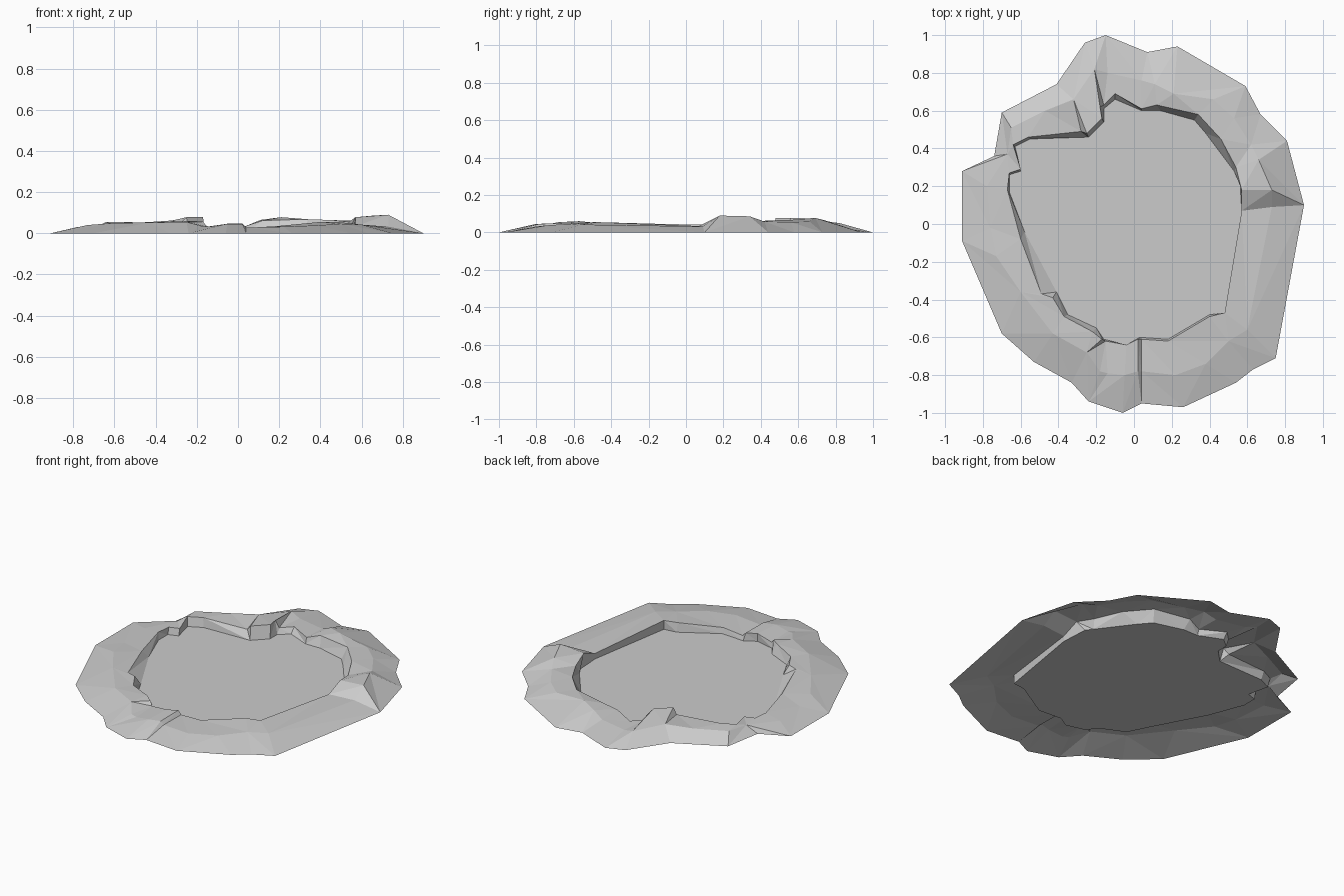
import bpy
import bmesh
import math

if "Cube" in bpy.data.objects:
    bpy.data.objects.remove(bpy.data.objects["Cube"], do_unlink=True)


def make_material(name, value):
    """One flat grey stone material."""
    material = bpy.data.materials.new(name)
    material.use_nodes = True
    colour = (value, value, value, 1)
    material.diffuse_color = colour
    shader = material.node_tree.nodes["Principled BSDF"]
    shader.inputs["Base Color"].default_value = colour
    shader.inputs["Roughness"].default_value = 0.9
    return material


def angle_of(point):
    return math.atan2(point[1], point[0]) % math.tau


def make_ring(points):
    """Scale a contour to units and order it counter-clockwise.
    Plan positions are hundredths, heights are thousandths."""
    scaled = [(p[0] / 100, p[1] / 100, p[2] / 1000 if len(p) > 2 else 0.0)
              for p in points]
    return sorted(scaled, key=angle_of)


def bridge(bm, outer, inner):
    """Join two closed contours with triangles, advancing by angle."""
    i = j = 0
    while i < len(outer) or j < len(inner):
        a, b = outer[i % len(outer)], inner[j % len(inner)]
        next_a, next_b = outer[(i + 1) % len(outer)], inner[(j + 1) % len(inner)]
        turn_a = angle_of(next_a.co) + math.tau * ((i + 1) // len(outer))
        turn_b = angle_of(next_b.co) + math.tau * ((j + 1) // len(inner))
        advance_outer = j >= len(inner) or (i < len(outer) and turn_a <= turn_b)
        if advance_outer:
            bm.faces.new((a, next_a, b))
            i += 1
        else:
            bm.faces.new((a, next_b, b))
            j += 1


def finish(bm, name, material):
    """Turn a bmesh into a flat-shaded object."""
    mesh = bpy.data.meshes.new(name)
    bm.to_mesh(mesh)
    bm.free()
    mesh.materials.append(material)
    obj = bpy.data.objects.new(name, mesh)
    bpy.context.collection.objects.link(obj)
    return obj


# Foot of the outer slope, lying on the ground
foot = [
    (90, 10), (81, 44), (67, 58), (59, 73), (23, 94), (7, 91), (-15, 100),
    (-26, 96), (-41, 74), (-70, 59), (-74, 36), (-91, 28), (-91, -9),
    (-70, -58), (-53, -73), (-33, -84), (-24, -94), (-6, -100), (4, -95),
    (26, -97), (54, -84), (63, -77), (75, -71),
]

# Shoulder of the rim, with a tall ridge on the left side
shoulder = [
    (73, 9, 32), (73, 18, 90), (66, 34, 86), (62, 42, 58), (53, 56, 55),
    (42, 66, 58), (21, 69, 78), (11, 74, 65), (4, 76, 32), (-14, 80, 32),
    (-21, 82, 50), (-32, 66, 62), (-47, 60, 52), (-65, 51, 50),
    (-67, 37, 40), (-78, 20, 30), (-76, -2, 30), (-73, -17, 40),
    (-60, -36, 50), (-43, -58, 52), (-25, -68, 55), (-18, -78, 36),
    (-14, -79, 32), (-5, -80, 46), (2, -78, 46), (4, -78, 28),
    (22, -80, 32), (38, -74, 38), (50, -62, 46), (60, -56, 42),
]

# Broken lip around the bowl
lip = [
    (57, 7, 34), (57, 18, 78), (54, 30, 55), (46, 45, 64), (34, 58, 68),
    (12, 63, 62), (4, 61, 36), (-10, 69, 34), (-16, 63, 34),
    (-18, 62, 78), (-17, 56, 78), (-25, 48, 78), (-28, 49, 46),
    (-56, 46, 55), (-64, 42, 55), (-60, 29, 42), (-66, 27, 42),
    (-67, 18, 42), (-60, -8, 44), (-49, -37, 52), (-43, -39, 54),
    (-37, -49, 52), (-22, -57, 60), (-17, -61, 56), (-15, -62, 32),
    (-4, -64, 48), (2, -61, 48), (4, -61, 26), (18, -62, 34),
    (40, -49, 55), (48, -47, 55),
]

# Edge of the flat bowl
bowl = [
    (57, 7), (56, 24), (53, 28), (38, 48), (32, 55), (14, 60), (4, 60),
    (-10, 66), (-16, 61), (-16, 54), (-24, 46), (-55, 45), (-63, 41),
    (-60, 28), (-66, 26), (-66, 17), (-58, -4), (-41, -36), (-35, -48),
    (-20, -55), (-16, -61), (-4, -64), (3, -60), (18, -61),
    (40, -48), (48, -47),
]

stone = make_material("grey_stone", 0.6)

# Rim shell: outer slope, crest and inner wall, open underneath
rim_mesh = bmesh.new()
contours = [[rim_mesh.verts.new(p) for p in make_ring(points)]
            for points in (foot, shoulder, lip, bowl)]
for outside, inside in zip(contours, contours[1:]):
    bridge(rim_mesh, outside, inside)
finish(rim_mesh, "crater_rim", stone)

# Flat floor of the bowl
floor_mesh = bmesh.new()
floor_mesh.faces.new([floor_mesh.verts.new(p) for p in make_ring(bowl)])
finish(floor_mesh, "crater_floor", stone)
